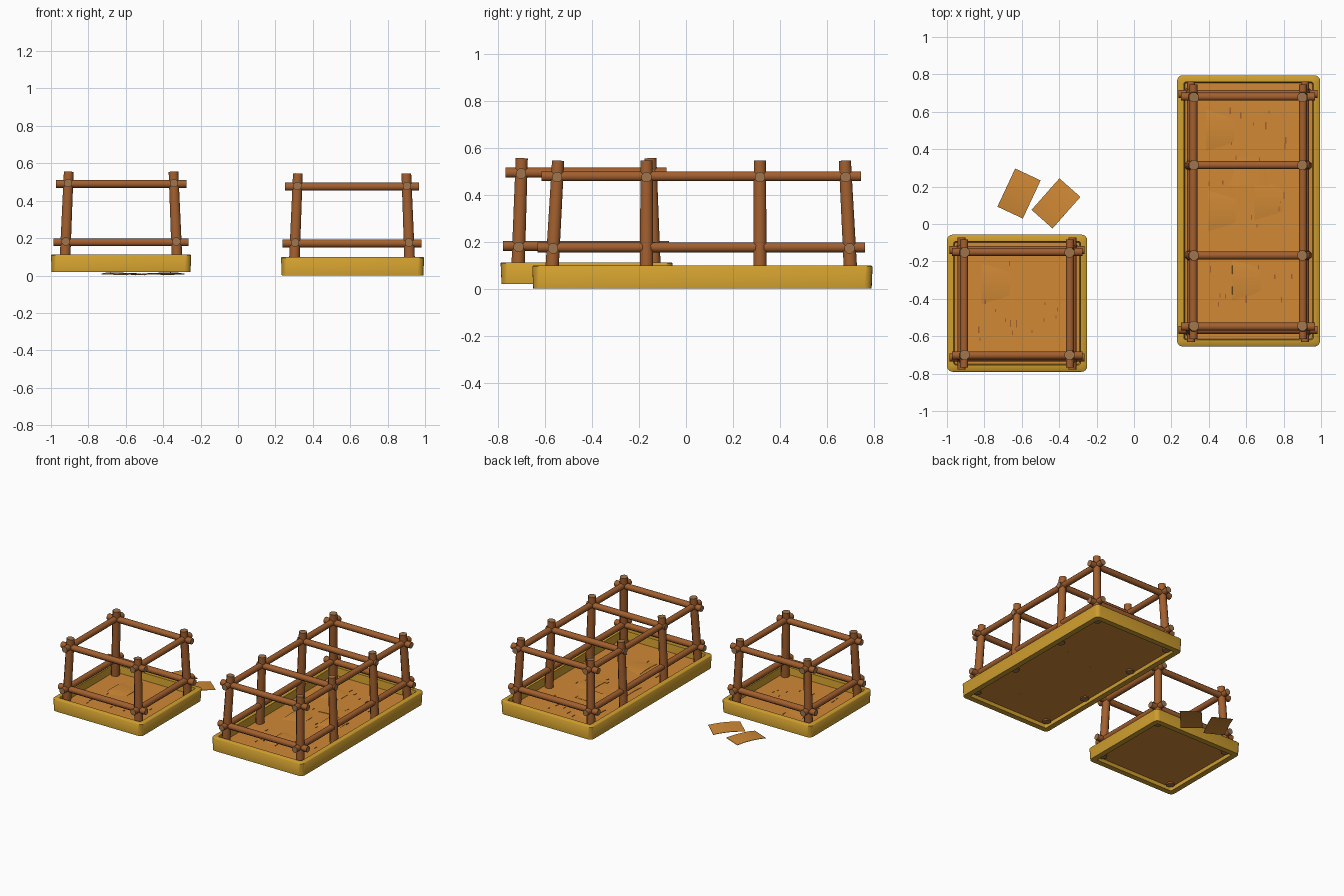
import bpy, bmesh, math, random
from mathutils import Vector, Matrix

if "Cube" in bpy.data.objects:
    bpy.data.objects.remove(bpy.data.objects["Cube"])

random.seed(4)

def mat(name, rgb):
    m = bpy.data.materials.new(name)
    m.diffuse_color = (*rgb, 1)
    m.use_nodes = True
    m.node_tree.nodes["Principled BSDF"].inputs["Base Color"].default_value = m.diffuse_color
    return m

YELLOW = mat("ochre tray", (0.62, 0.34, 0.027))
ORANGE = mat("orange board", (0.63, 0.25, 0.036))
BROWN = mat("brown wood", (0.36, 0.115, 0.028))
TAN = mat("cut wood end", (0.35, 0.18, 0.075))

def finish(name, bm, mats, smooth=True):
    bmesh.ops.recalc_face_normals(bm, faces=bm.faces)
    me = bpy.data.meshes.new(name)
    bm.to_mesh(me)
    bm.free()
    ob = bpy.data.objects.new(name, me)
    bpy.context.collection.objects.link(ob)
    for m in mats:
        me.materials.append(m)
    if smooth:
        bpy.context.view_layer.objects.active = ob
        ob.select_set(True)
        bpy.ops.object.shade_smooth_by_angle(angle=math.radians(50))
        ob.select_set(False)
    return ob

def pole(name, a, b, r0, r1):
    """Round pole between two points, with paler cut ends."""
    a, b = Vector(a), Vector(b)
    bm = bmesh.new()
    bmesh.ops.create_cone(bm, cap_ends=True, segments=8, radius1=r0, radius2=r1, depth=(b - a).length)
    for f in bm.faces:
        f.material_index = 1 if len(f.verts) > 4 else 0
    turn = Vector((0, 0, 1)).rotation_difference(b - a).to_matrix().to_4x4()
    bm.transform(Matrix.Translation((a + b) / 2) @ turn @ Matrix.Rotation(math.pi / 8, 4, 'Z'))
    finish(name, bm, [BROWN, TAN])

def tray(name, x0, x1, y0, y1, z0, z1):
    """Rounded rectangular ring, open at the bottom."""
    bm = bmesh.new()
    rings = []
    for inset, z, rad in ((0.004, z0, .03), (0, z1 - .004, .03), (0.004, z1, .028), (0.036, z1, .012), (0.045, z0, .008)):
        ring = []
        for cx, cy, start in ((x1, y1, 0), (x0, y1, 90), (x0, y0, 180), (x1, y0, 270)):
            sx = 1 if cx == x1 else -1
            sy = 1 if cy == y1 else -1
            for k in range(5):
                t = math.radians(start + 22.5 * k)
                ring.append(bm.verts.new((cx - sx * (inset + rad) + rad * math.cos(t),
                                          cy - sy * (inset + rad) + rad * math.sin(t), z)))
        rings.append(ring)
    n = len(rings[0])
    for i in range(5):
        p, q = rings[i], rings[(i + 1) % 5]
        for k in range(n):
            bm.faces.new((p[k], p[(k + 1) % n], q[(k + 1) % n], q[k]))
    finish(name, bm, [YELLOW])

def box(name, center, size, m, rot=Matrix()):
    bm = bmesh.new()
    bmesh.ops.create_cube(bm, size=1)
    bm.transform(Matrix.Translation(center) @ rot @ Matrix.Diagonal((*size, 1)))
    finish(name, bm, [m], False)

def sheet(name, x, y, z, angle, tilt):
    """Slightly arched thin board."""
    bm = bmesh.new()
    bmesh.ops.create_grid(bm, x_segments=1, y_segments=6, size=0.5)
    for v in bm.verts:
        s = v.co.y
        v.co = Vector((v.co.x * .15, s * .225, .008 * (1 - 4 * s * s)))
    ex = bmesh.ops.extrude_face_region(bm, geom=bm.faces[:])
    for v in ex['geom']:
        if isinstance(v, bmesh.types.BMVert):
            v.co.z += .003
    bm.transform(Matrix.Translation((x, y, z)) @ Matrix.Rotation(math.radians(angle), 4, 'Z')
                 @ Matrix.Rotation(math.radians(tilt), 4, 'Y'))
    finish(name, bm, [ORANGE])

def bed(name, rect, z0, z1, zf, top_x, base_x, top_y, base_y, ztop, zu, zl):
    """Tray with floor, leaning posts and two tiers of rails."""
    x0, x1, y0, y1 = rect
    tray(name + "_tray", x0, x1, y0, y1, z0, z1)
    box(name + "_floor", ((x0 + x1) / 2, (y0 + y1) / 2, zf), (x1 - x0 - .078, y1 - y0 - .078, .008), ORANGE)
    zb = zf - .012

    def at(top, base, z):  # post axis position at a height
        return base + (top - base) * (z - z1) / (ztop - z1)
    for i in range(2):
        for j in range(len(top_y)):
            pole(f"{name}_post_{i}_{j}",
                 (at(top_x[i], base_x[i], zb), at(top_y[j], base_y[j], zb), zb),
                 (top_x[i], top_y[j], ztop), .031, .028)
    for tier, z, over in (("upper", zu, .066), ("lower", zl, .066)):
        xs = [at(top_x[i], base_x[i], z) for i in range(2)]
        ys = [at(t, b, z) for t, b in zip(top_y, base_y)]
        for i in range(2):
            pole(f"{name}_{tier}_long_rail_{i}", (xs[i], ys[0] - over, z + .004),
                 (xs[i], ys[-1] + over, z + .004), .023, .023)
        for j, y in enumerate(ys):
            middle = 0 < j < len(ys) - 1
            if middle and tier == "lower":
                continue
            o = .034 if middle else over
            pole(f"{name}_{tier}_cross_rail_{j}", (xs[0] - o, y, z), (xs[1] + o, y, z), .023, .023)
    # small dark slivers lying on the floor
    for k in range(int(20 * (y1 - y0))):
        sx, sy = random.uniform(x0 + .15, x1 - .15), random.uniform(y0 + .15, y1 - .15)
        box(f"{name}_sliver_{k}", (sx, sy, zf + .005),
            (.006, random.uniform(.015, .04), .003), BROWN)

bed("large_bed", (.23, .995, -.655, .795), 0, .098, .035,
    (.32, .90), (.302, .917), (-.545, -.168, .315, .677), (-.57, -.168, .315, .70), .545, .475, .172)
bed("small_bed", (-1, -.25, -.79, -.057), .02, .112, .055,
    (-.905, -.345), (-.924, -.327), (-.70, -.152), (-.715, -.137), .555, .49, .178)

# loose boards on the ground and on the tray floors
sheet("loose_board_left", -.615, .163, .004, -25, 2)
sheet("loose_board_right", -.417, .11, .004, -41.5, -2)
for k, (x, y, z, a) in enumerate(((.46, .50, .033, 0), (.47, .07, .033, 0), (.72, .13, .033, 0),
                                  (.60, -.30, .033, 0), (.62, .28, .033, 90), (-.74, -.32, .053, 0))):
    sheet(f"floor_board_{k}", x, y, z, a, 2)
